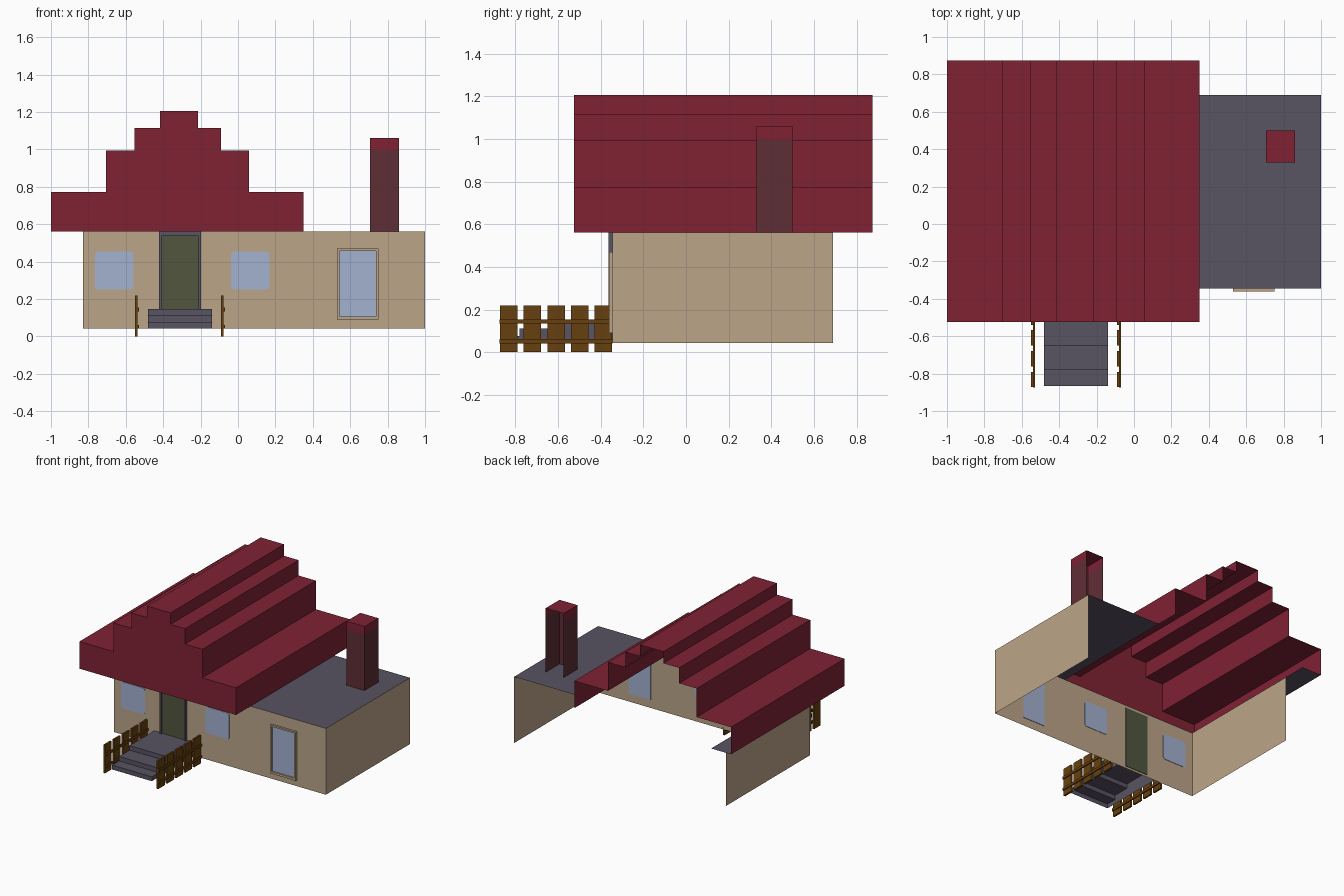
import bpy, bmesh, math

if "Cube" in bpy.data.objects:
    bpy.data.objects.remove(bpy.data.objects["Cube"])


def mat(name, r, g, b):
    lin = [((c / 255 + 0.055) / 1.055) ** 2.4 for c in (r, g, b)]
    m = bpy.data.materials.new(name)
    m.diffuse_color = (*lin, 1)
    m.use_nodes = True
    m.node_tree.nodes["Principled BSDF"].inputs["Base Color"].default_value = m.diffuse_color
    return m


RED = mat("roof red", 128, 34, 52)
BRICK = mat("chimney brown", 95, 46, 53)
TAN = mat("wall tan", 188, 165, 137)
GREY = mat("slate grey", 88, 83, 98)
GLASS = mat("window blue", 163, 177, 208)
GREEN = mat("door green", 81, 86, 63)
WOOD = mat("fence brown", 103, 64, 14)


def build(name, material, faces):
    """Object from a list of faces, each a list of points."""
    bm = bmesh.new()
    for f in faces:
        bm.faces.new([bm.verts.new(p) for p in f])
    bmesh.ops.remove_doubles(bm, verts=bm.verts, dist=1e-5)
    me = bpy.data.meshes.new(name)
    bm.to_mesh(me)
    bm.free()
    me.materials.append(material)
    ob = bpy.data.objects.new(name, me)
    bpy.context.collection.objects.link(ob)
    return ob


def box_faces(x0, x1, y0, y1, z0, z1):
    lo = [(x0, y0), (x1, y0), (x1, y1), (x0, y1)]
    faces = [[(*p, z0) for p in reversed(lo)], [(*p, z1) for p in lo]]
    for a, b in zip(lo, lo[1:] + lo[:1]):
        faces.append([(*a, z0), (*b, z0), (*b, z1), (*a, z1)])
    return faces


def flat(x0, x1, y0, y1, z):
    return [(x0, y0, z), (x1, y0, z), (x1, y1, z), (x0, y1, z)]


def walls_along(path, z0, z1):
    return [[(*a, z0), (*b, z0), (*b, z1), (*a, z1)] for a, b in zip(path, path[1:])]


FRONT, BACK, BASE, EAVE = -0.345, 0.69, 0.043, 0.56

# House walls: open at the back and underneath
build("walls", TAN, walls_along(
    [(-0.83, BACK), (-0.83, FRONT), (1, FRONT), (1, BACK)], BASE, EAVE))

# Flat roof over the right wing, and soffits below the stepped roof
build("flat_roof", GREY, [flat(0.35, 1, FRONT, BACK, EAVE)])
build("soffit", GREY, [flat(-1, -0.83, -0.525, 0.875, EAVE + 0.001),
                       flat(-0.83, 0.35, -0.525, FRONT, EAVE + 0.001)])

# Stepped roof: open-backed shell made from a stair profile
edges = [-1, -0.705, -0.553, -0.417, -0.215, -0.09, 0.06, 0.35]
tops = [0.772, 0.995, 1.115, 1.205, 1.115, 0.995, 0.772]
profile = [(edges[0], EAVE)]
for left, right, z in zip(edges, edges[1:], tops):
    profile += [(left, z), (right, z)]
profile.append((edges[-1], EAVE))
Y0, Y1 = -0.525, 0.875
shell = [[(x, Y0, z) for x, z in reversed(profile)]]
for (xa, za), (xb, zb) in zip(profile, profile[1:]):
    shell.append([(xa, Y0, za), (xb, Y0, zb), (xb, Y1, zb), (xa, Y1, za)])
build("stepped_roof", RED, shell)

# Chimney: open at the back, red upper band and top
path = [(0.705, 0.5), (0.705, 0.33), (0.86, 0.33), (0.86, 0.5)]
build("chimney", BRICK, walls_along(path, EAVE, 0.995))
build("chimney_cap", RED, walls_along(path, 0.995, 1.06)
      + [flat(0.705, 0.86, 0.33, 0.5, 1.06)])


# Small windows with rounded corners, seen on both sides of the wall
def rounded_window(name, x0, x1, z0, z1, r=0.018):
    pts = []
    corners = [(x1 - r, z1 - r), (x0 + r, z1 - r), (x0 + r, z0 + r), (x1 - r, z0 + r)]
    for i, (cx, cz) in enumerate(corners):
        for k in range(4):
            a = math.pi / 2 * (i + k / 3)
            pts.append((cx + r * math.cos(a), cz + r * math.sin(a)))
    fr, bk = FRONT - 0.003, FRONT + 0.003
    faces = [[(x, fr, z) for x, z in reversed(pts)], [(x, bk, z) for x, z in pts]]
    for a, b in zip(pts, pts[1:] + pts[:1]):
        faces.append([(a[0], fr, a[1]), (b[0], fr, b[1]), (b[0], bk, b[1]), (a[0], bk, a[1])])
    build(name, GLASS, faces)


rounded_window("left_window", -0.765, -0.56, 0.25, 0.455)
rounded_window("middle_window", -0.037, 0.168, 0.25, 0.455)


# Framed window in the right wing
def bars(outer, inner, y0, y1):
    (x0, x1, z0, z1), (a0, a1, c0, c1) = outer, inner
    return (box_faces(x0, a0, y0, y1, z0, z1) + box_faces(a1, x1, y0, y1, z0, z1)
            + box_faces(a0, a1, y0, y1, z0, c0) + box_faces(a0, a1, y0, y1, c1, z1))


build("window_frame", TAN, bars((0.53, 0.75, 0.09, 0.47), (0.543, 0.737, 0.107, 0.457), -0.36, FRONT))
build("large_window", GLASS, box_faces(0.543, 0.737, FRONT - 0.004, FRONT + 0.004, 0.107, 0.457))

# Front door with a grey frame
build("door", GREEN, box_faces(-0.41, -0.21, FRONT - 0.004, FRONT + 0.004, 0.06, 0.537))
jambs = []
for x0, x1 in ((-0.423, -0.41), (-0.21, -0.197)):
    jambs += box_faces(x0, x1, -0.363, FRONT, 0.13, EAVE)
build("door_frame", GREY, jambs + box_faces(-0.41, -0.21, -0.363, FRONT, 0.537, EAVE))

# Front steps: hollow stair shell, open underneath
SX0, SX1 = -0.48, -0.138
steps, low = [], BASE
for y0, y1, z in ((-0.865, -0.78, 0.077), (-0.78, -0.65, 0.112), (-0.65, FRONT, 0.147)):
    steps.append([(SX0, y0, low), (SX1, y0, low), (SX1, y0, z), (SX0, y0, z)])
    steps.append(flat(SX0, SX1, y0, y1, z))
    for x in (SX0, SX1):
        steps.append([(x, y0, BASE), (x, y1, BASE), (x, y1, z), (x, y0, z)])
    low = z
build("front_steps", GREY, steps)

# Picket fences on both sides of the steps
for name, x in (("left_fence", -0.551), ("right_fence", -0.092)):
    faces = []
    for i in range(5):
        y = -0.872 + i * 0.111
        faces += box_faces(x, x + 0.014, y, y + 0.082, 0, 0.22)
    for z in (0.042, 0.134):
        faces += box_faces(x + 0.012, x + 0.022, -0.875, FRONT, z, z + 0.02)
    build(name, WOOD, faces)
